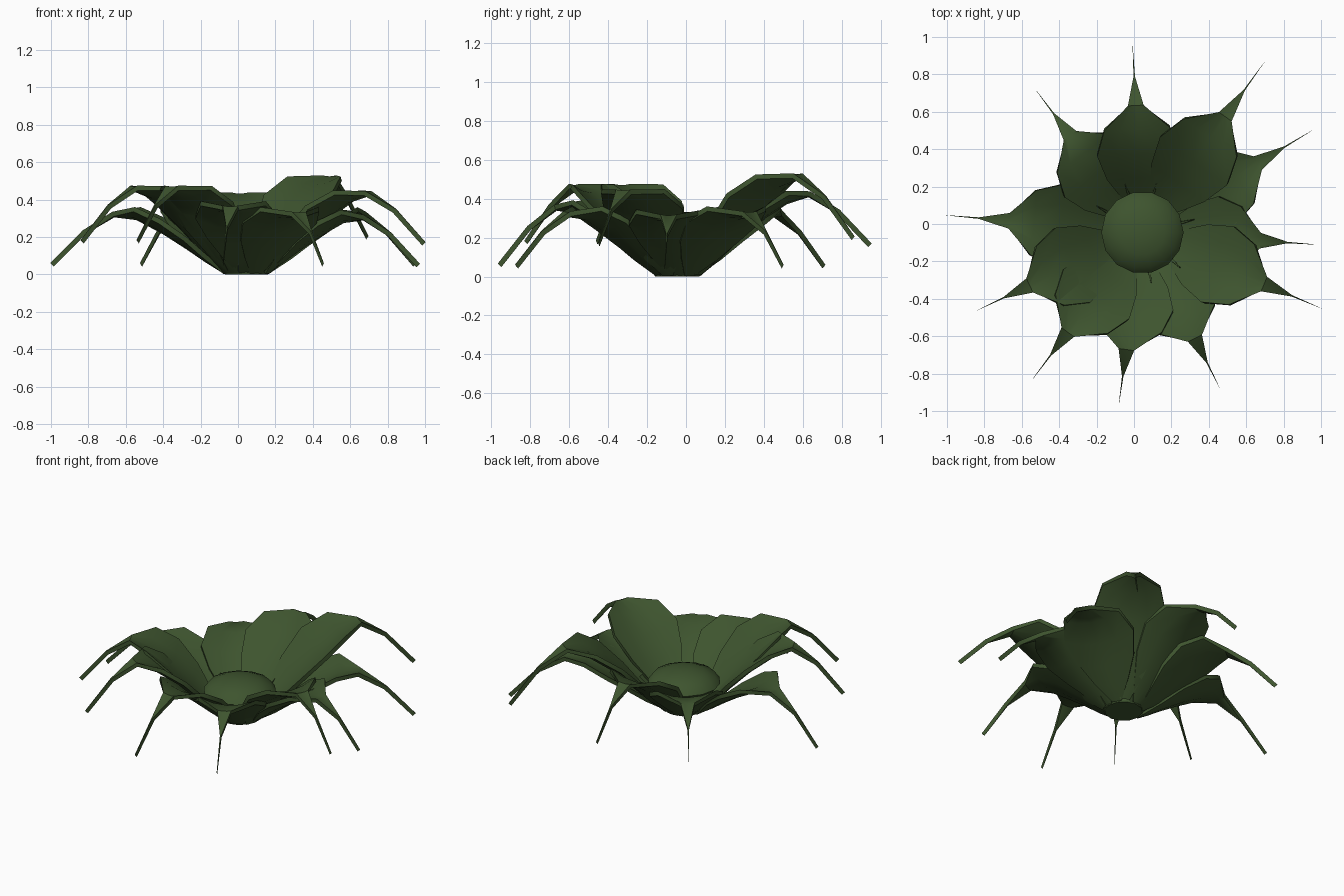
import bpy, bmesh, math
from mathutils import Vector

if "Cube" in bpy.data.objects:
    bpy.data.objects.remove(bpy.data.objects["Cube"])

green = bpy.data.materials.new("leaf green")
green.diffuse_color = (0.048, 0.089, 0.028, 1)
green.use_nodes = True
green.node_tree.nodes["Principled BSDF"].inputs["Base Color"].default_value = green.diffuse_color
C = Vector((0.045, -0.045, 0))

# radius, half width, edge lift along one leaf; separate heights for the two tiers
R = [.105, .2, .3, .43, .57, .70, .86, 1.03]
W = [.03, .105, .175, .22, .175, .042, .004, .0005]
L = [.0, .02, .045, .055, .045, .005, 0, 0]
LOW = [.025, .085, .155, .24, .315, .33, .235, .06]
HIGH = [.025, .105, .205, .325, .42, .46, .365, .18]
COLS = [-1, -.5, 0, .5, 1]


def finish(name, bm, angle=40):
    me = bpy.data.meshes.new(name)
    bmesh.ops.recalc_face_normals(bm, faces=bm.faces)
    bm.to_mesh(me)
    bm.free()
    me.materials.append(green)
    ob = bpy.data.objects.new(name, me)
    bpy.context.collection.objects.link(ob)
    bpy.ops.object.select_all(action='DESELECT')
    ob.select_set(True)
    bpy.context.view_layer.objects.active = ob
    bpy.ops.object.shade_smooth_by_angle(angle=math.radians(angle))
    return ob


def leaf(name, deg, reach, heights, zs, R=R, W=W, L=L):
    a = math.radians(deg)
    d, s = Vector((math.cos(a), math.sin(a), 0)), Vector((-math.sin(a), math.cos(a), 0))
    k = reach / R[-1]
    bm = bmesh.new()
    layers = []
    # top and underside skins, offset along the profile normal
    for t in (0, .026):
        grid = []
        for i, r in enumerate(R):
            j, m = max(i - 1, 0), min(i + 1, len(R) - 1)
            n = Vector((heights[j] - heights[m], 0, R[m] - R[j])).normalized()
            grid.append([bm.verts.new(C + d * (r * k - n.x * t) + s * (u * W[i])
                         + Vector((0, 0, max(0, heights[i] * zs + L[i] * u * u - n.z * t))))
                         for u in COLS])
        layers.append(grid)
    top, bot = layers
    nr, nc = len(R), len(COLS)
    for i in range(nr - 1):
        for c in range(nc - 1):
            for g in layers:
                bm.faces.new((g[i][c], g[i][c + 1], g[i + 1][c + 1], g[i + 1][c]))
        for c in (0, nc - 1):
            bm.faces.new((top[i][c], top[i + 1][c], bot[i + 1][c], bot[i][c]))
    for i in (0, nr - 1):
        for c in range(nc - 1):
            bm.faces.new((top[i][c], top[i][c + 1], bot[i][c + 1], bot[i][c]))
    finish(name, bm)


# outer rosette: angle, reach, height scale
for i, (deg, reach, zs) in enumerate([(31, 1.06, 1), (-4, .93, .95), (-63.6, .93, 1),
                                      (-97.8, .93, 1.1), (175, 1.053, 1), (126.8, .95, 1)]):
    leaf(f"lower_leaf_{i}", deg, reach, LOW, zs)
for i, (deg, reach, zs) in enumerate([(93, 1.0, .94), (54.4, 1.12, 1.14), (-23, 1.04, .96),
                                      (-126.8, .98, 1.02), (-154.8, .98, 1.02)]):
    leaf(f"upper_leaf_{i}", deg, reach, HIGH, zs)

# slim ribs rising between the leaf bases
for i, deg in enumerate((-115, -80, -43, 14, 74, 110, 150, 190)):
    leaf(f"rib_{i}", deg, .27, [.02, .1, .18], 1, [.09, .18, .27], [.012, .01, .002], [0, 0, 0])


# central bud and base ring, as one lathed profile each
def lathe(name, prof, seg):
    bm = bmesh.new()
    rings = [[bm.verts.new(C + Vector((r * math.cos(2 * math.pi * i / seg),
              r * math.sin(2 * math.pi * i / seg), z))) for i in range(seg)] for r, z in prof]
    for a, b in zip(rings, rings[1:]):
        for i in range(seg):
            bm.faces.new((a[i], a[(i + 1) % seg], b[(i + 1) % seg], b[i]))
    bm.faces.new(rings[0])
    bm.faces.new(rings[-1])
    finish(name, bm)


lathe("bud", [(.09, .02), (.15, .1), (.22, .18), (.19, .22), (.12, .25), (.05, .265)], 14)
lathe("base", [(.115, 0), (.12, .02), (.08, .03)], 12)
